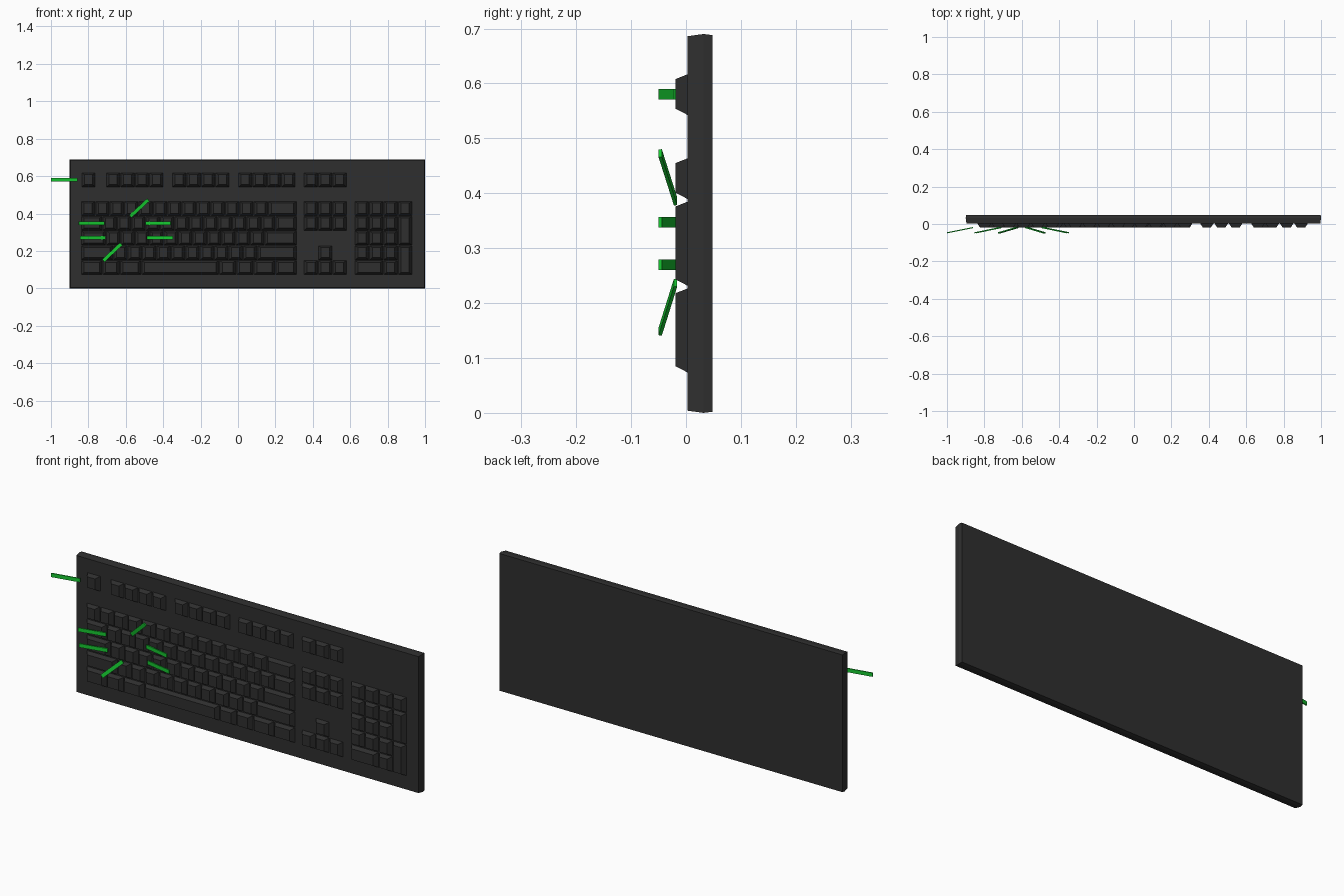
import bpy, bmesh
from mathutils import Vector

if "Cube" in bpy.data.objects:
    bpy.data.objects.remove(bpy.data.objects["Cube"])


def material(name, rgb):
    m = bpy.data.materials.new(name)
    m.diffuse_color = (*rgb, 1)
    m.use_nodes = True
    m.node_tree.nodes["Principled BSDF"].inputs["Base Color"].default_value = m.diffuse_color
    return m


CHARCOAL = material("charcoal plastic", (0.028, 0.028, 0.028))
GREEN = material("bright green", (0.008, 0.58, 0.03))


def finish(bm, name, mat):
    bmesh.ops.recalc_face_normals(bm, faces=bm.faces)
    me = bpy.data.meshes.new(name)
    bm.to_mesh(me)
    bm.free()
    me.materials.append(mat)
    ob = bpy.data.objects.new(name, me)
    bpy.context.collection.objects.link(ob)
    return ob


def loft(bm, rings):
    """Closed solid through rectangles given as (x0, x1, z0, z1, y)."""
    loops = [[bm.verts.new(p) for p in ((a, y, c), (b, y, c), (b, y, d), (a, y, d))]
             for a, b, c, d, y in rings]
    for p, q in zip(loops, loops[1:]):
        for i in range(4):
            j = (i + 1) % 4
            bm.faces.new((p[i], p[j], q[j], q[i]))
    bm.faces.new(loops[0])
    bm.faces.new(loops[-1])


# Case: thin slab with slightly chamfered front and back rims
bm = bmesh.new()
loft(bm, [(-0.9 + i, 1.0 - i, i, 0.69 - i, y)
          for i, y in ((0.004, 0.003), (0, 0.032), (0.002, 0.048))])
finish(bm, "keyboard_case", CHARCOAL)

U = 0.077                      # one key unit
V = 0.079                      # row pitch
ROWS = [0.466 - V * i for i in range(5)]   # upper edge of each row


def key(bm, x, top, w=1, h=1):
    """Tapered key cap; x is the left edge, top is the upper edge."""
    g = 0.002
    a, b, c, d = x + g, x + w * U - g, top - h * V + g, top - g
    loft(bm, [(a, b, c, d, 0.004),
              (a + 0.015, b - 0.015, c + 0.012, d - 0.009, -0.019)])


def row(bm, x, top, widths):
    for w in widths:
        key(bm, x, top, w)
        x += w * U


# Function row: escape, three groups of four, system group
bm = bmesh.new()
for x, n in ((-0.838, 1), (-0.706, 4), (-0.353, 4), (0.0, 4), (0.351, 3)):
    row(bm, x, 0.619, [1] * n)
finish(bm, "function_keys", CHARCOAL)

# Main typing block, 15 units wide
bm = bmesh.new()
for top, widths in zip(ROWS, ([1] * 13 + [2],
                              [1.5] + [1] * 12 + [1.5],
                              [1.75] + [1] * 11 + [2.25],
                              [2.25] + [1] * 10 + [2.75],
                              [1.5, 1.2, 1.5, 5.4, 1.2, 1.2, 1.5, 1.5])):
    row(bm, -0.84, top, widths)
finish(bm, "typing_keys", CHARCOAL)

# Navigation block and arrows
bm = bmesh.new()
for r in (0, 1, 4):
    row(bm, 0.351, ROWS[r], [1] * 3)
key(bm, 0.351 + U, ROWS[3])
finish(bm, "navigation_keys", CHARCOAL)

# Number pad with two tall keys and a wide zero
bm = bmesh.new()
X = 0.624
for r, widths in enumerate(([1] * 4, [1] * 3, [1] * 3, [1] * 3, [2, 1])):
    row(bm, X, ROWS[r], widths)
for r in (1, 3):
    key(bm, X + 3 * U, ROWS[r], 1, 2)
finish(bm, "number_pad_keys", CHARCOAL)


# Green pointer strips, each leaning out from the keys
def strip(name, inner, outer):
    p = Vector((inner[0], -0.019, inner[1]))
    q = Vector((outer[0], -0.047, outer[1]))
    d = q - p
    side = Vector((-d.z, 0, d.x)).normalized()
    thick = d.cross(side).normalized() * 0.003
    side *= 0.0095
    bm = bmesh.new()
    ends = [[bm.verts.new(e + s * side + t * thick)
             for s, t in ((-1, -1), (1, -1), (1, 1), (-1, 1))] for e in (p, q)]
    for i in range(4):
        j = (i + 1) % 4
        bm.faces.new((ends[0][i], ends[0][j], ends[1][j], ends[1][i]))
    bm.faces.new(ends[0])
    bm.faces.new(ends[1])
    finish(bm, name, GREEN)


strip("escape_pointer", (-0.86, 0.58), (-1.0, 0.58))
strip("upper_left_pointer", (-0.715, 0.347), (-0.852, 0.347))
strip("lower_left_pointer", (-0.708, 0.27), (-0.845, 0.27))
strip("upper_right_pointer", (-0.494, 0.347), (-0.36, 0.347))
strip("lower_right_pointer", (-0.485, 0.27), (-0.347, 0.27))
strip("top_pointer", (-0.575, 0.385), (-0.48, 0.473))
strip("bottom_pointer", (-0.625, 0.237), (-0.72, 0.148))
